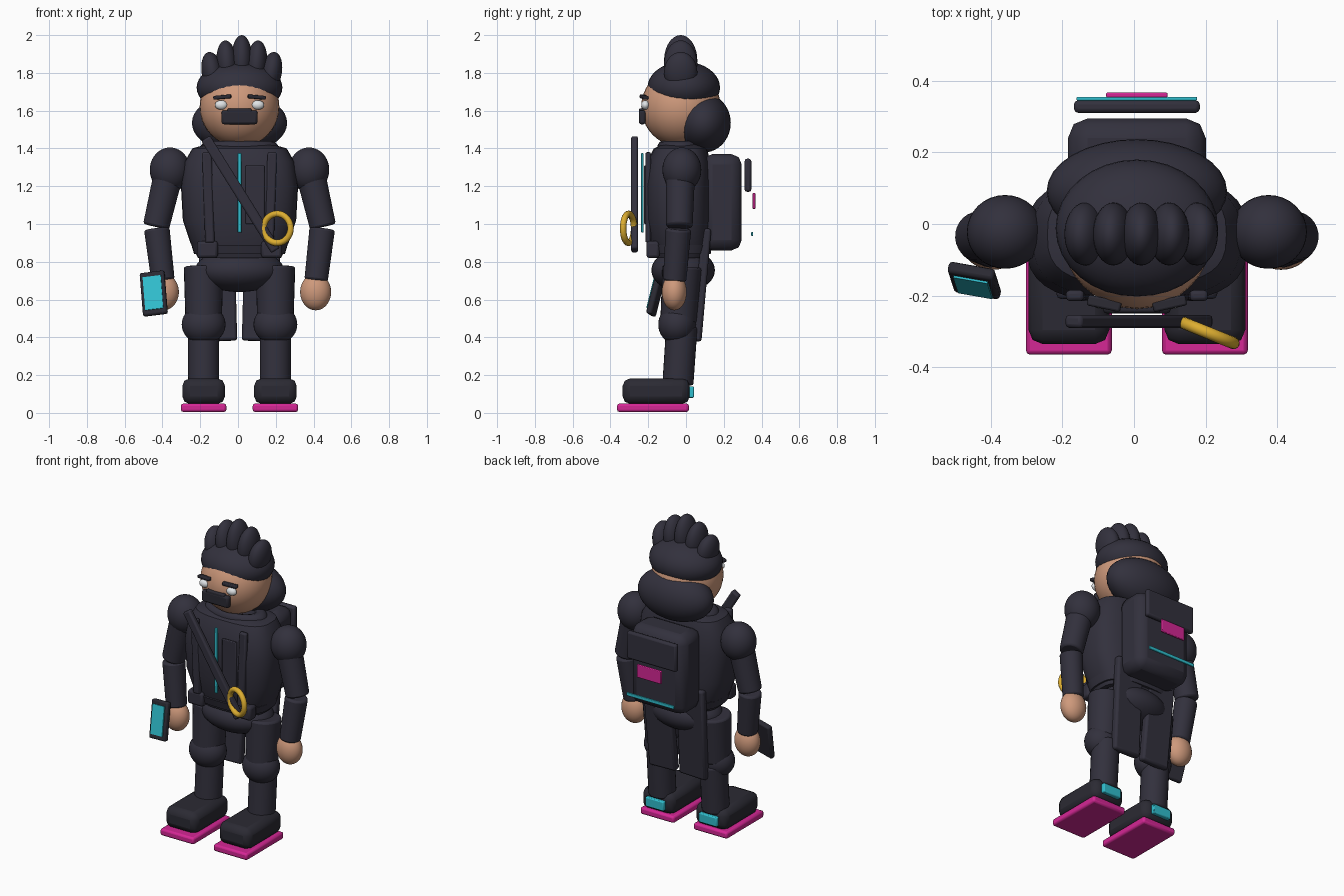
import bpy, bmesh, math
from mathutils import Vector

if "Cube" in bpy.data.objects:
    bpy.data.objects.remove(bpy.data.objects["Cube"])

CX = 0.008  # body centre line


def mat(name, r, g, b):
    m = bpy.data.materials.new(name)
    m.diffuse_color = (r, g, b, 1)
    m.use_nodes = True
    m.node_tree.nodes["Principled BSDF"].inputs["Base Color"].default_value = m.diffuse_color
    return m


CLOTH = mat("charcoal cloth", 0.032, 0.030, 0.046)
DARK = mat("near black", 0.024, 0.023, 0.033)
SKIN = mat("skin", 0.62, 0.32, 0.20)
PINK = mat("magenta", 0.66, 0.02, 0.30)
CYAN = mat("cyan", 0.03, 0.52, 0.62)
GOLD = mat("gold", 0.72, 0.42, 0.03)
WHITE = mat("eye white", 0.75, 0.78, 0.80)


def finish(ob, name, m, bevel=0.0, segs=2, angle=35):
    ob.name = name
    ob.data.materials.append(m)
    if bevel:
        mod = ob.modifiers.new("bevel", 'BEVEL')
        mod.width, mod.segments = bevel, segs
    bpy.ops.object.select_all(action='DESELECT')
    ob.select_set(True)
    bpy.context.view_layer.objects.active = ob
    bpy.ops.object.shade_smooth_by_angle(angle=math.radians(angle))
    return ob


def box(name, loc, size, m, bevel=0.01, rot=(0, 0, 0), segs=2):
    bpy.ops.mesh.primitive_cube_add(size=1, location=loc,
                                    rotation=[math.radians(a) for a in rot])
    ob = bpy.context.object
    ob.scale = size
    bpy.ops.object.transform_apply(location=False, rotation=False, scale=True)
    return finish(ob, name, m, bevel, segs, 25)


def ball(name, loc, radii, m, rot=(0, 0, 0)):
    bpy.ops.mesh.primitive_uv_sphere_add(segments=32, ring_count=20, location=loc,
                                         rotation=[math.radians(a) for a in rot])
    ob = bpy.context.object
    ob.scale = radii
    bpy.ops.object.transform_apply(location=False, rotation=False, scale=True)
    return finish(ob, name, m)


def limb(name, a, b, ra, rb, m):
    a, b = Vector(a), Vector(b)
    d = b - a
    bpy.ops.mesh.primitive_cone_add(vertices=28, radius1=ra, radius2=rb, depth=d.length,
                                    location=(a + b) / 2)
    ob = bpy.context.object
    ob.rotation_euler = d.to_track_quat('Z', 'Y').to_euler()
    return finish(ob, name, m, 0.012)


def loft(name, rows, m, power, n=36):
    """Stack of rounded-rectangle sections: (z, half width, y front, y back)."""
    bm = bmesh.new()
    rings = []
    for z, hw, yf, yb in rows:
        ring = []
        for i in range(n):
            t = 2 * math.pi * i / n
            c, s = math.cos(t), math.sin(t)
            x = math.copysign(abs(c) ** power, c) * hw
            y = math.copysign(abs(s) ** power, s) * (yb - yf) / 2 + (yb + yf) / 2
            ring.append(bm.verts.new((CX + x, y, z)))
        rings.append(ring)
    for lo, hi in zip(rings, rings[1:]):
        for i in range(n):
            j = (i + 1) % n
            bm.faces.new((lo[i], lo[j], hi[j], hi[i]))
    bm.faces.new(rings[0][::-1])
    bm.faces.new(rings[-1])
    me = bpy.data.meshes.new(name)
    bm.to_mesh(me)
    bm.free()
    ob = bpy.data.objects.new(name, me)
    bpy.context.collection.objects.link(ob)
    return finish(ob, name, m)


# jacket, hips, belt and collar
loft("jacket", [(0.82, 0.22, -0.17, 0.11), (0.90, 0.26, -0.195, 0.13),
                (1.02, 0.30, -0.215, 0.135), (1.20, 0.31, -0.22, 0.135),
                (1.33, 0.29, -0.205, 0.13), (1.40, 0.25, -0.17, 0.11),
                (1.42, 0.18, -0.13, 0.08)], CLOTH, 0.7)
ball("hips", (CX, -0.015, 0.755), (0.235, 0.168, 0.115), CLOTH)
loft("belt", [(0.84, 0.24, -0.19, 0.13), (0.89, 0.255, -0.205, 0.14)], CLOTH, 0.7)
bpy.ops.mesh.primitive_torus_add(major_radius=0.155, minor_radius=0.045, major_segments=32,
                                 minor_segments=12, location=(CX, -0.03, 1.395))
bpy.context.object.scale = (1.05, 0.62, 1)
finish(bpy.context.object, "collar", CLOTH)

# paired limbs and clothing pieces
for s, side in ((-1, "right"), (1, "left")):
    def X(d):
        return CX + s * d
    # leg and shoe
    box(side + "_sole", (X(0.19), -0.175, 0.027), (0.24, 0.38, 0.044), PINK, 0.012)
    box(side + "_shoe", (X(0.19), -0.158, 0.115), (0.226, 0.355, 0.135), DARK, 0.04, segs=2)
    box(side + "_heel_tab", (X(0.19), 0.022, 0.11), (0.13, 0.04, 0.06), CYAN, 0.006)
    limb(side + "_shin", (X(0.19), -0.043, 0.15), (X(0.19), -0.022, 0.46), 0.082, 0.083, CLOTH)
    ball(side + "_knee", (X(0.19), -0.047, 0.468), (0.116, 0.1, 0.105), CLOTH)
    limb(side + "_thigh", (X(0.19), -0.04, 0.48), (X(0.19), -0.02, 0.775), 0.096, 0.105, CLOTH)
    # coat tail
    box(side + "_coat_tail", (X(0.115), 0.083, 0.68), (0.19, 0.05, 0.6), CLOTH, 0.014,
        (-5, s * 1.5, 0))
    # arm
    ball(side + "_shoulder", (X(0.368), -0.022, 1.287), (0.107, 0.103, 0.118), CLOTH)
    limb(side + "_upper_arm", (X(0.375), -0.03, 1.27), (X(0.442), -0.035, 0.985), 0.078, 0.07, CLOTH)
    limb(side + "_forearm", (X(0.438), -0.04, 0.975), (X(0.405), -0.06, 0.70), 0.068, 0.062, CLOTH)
    ball(side + "_hand", (X(0.403), -0.062, 0.64), (0.082, 0.066, 0.097), SKIN)
    # pack strap and belt pouch
    box(side + "_pack_strap", (X(0.165), -0.2, 1.14), (0.05, 0.03, 0.48), CLOTH, 0.01,
        (0, s * 2, 0))
    box(side + "_pouch", (X(0.17), -0.175, 0.865), (0.11, 0.07, 0.09), CLOTH, 0.015)
    # eye and brow
    ball(side + "_eye", (X(0.097), -0.215, 1.63), (0.033, 0.022, 0.025), WHITE)
    box(side + "_brow", (X(0.091), -0.222, 1.672), (0.095, 0.03, 0.02), DARK, 0.006,
        (0, s * 5, s * 12))

# chest details
box("zip", (CX, -0.231, 1.165), (0.02, 0.012, 0.42), CYAN, 0.003)
box("chest_panel", (0.09, -0.214, 1.155), (0.1, 0.016, 0.31), CLOTH, 0.005)
box("cross_strap", (0.014, -0.272, 1.157), (0.055, 0.036, 0.70), CLOTH, 0.01, (0, -32, 0))
bpy.ops.mesh.primitive_torus_add(major_radius=0.077, minor_radius=0.017, major_segments=36,
                                 minor_segments=12, location=(0.207, -0.304, 0.977),
                                 rotation=(math.pi / 2, 0, math.radians(-22)))
finish(bpy.context.object, "ring", GOLD)

# head, moustache and hair
ball("head", (CX, -0.027, 1.62), (0.211, 0.21, 0.211), SKIN)
box("moustache", (CX, -0.232, 1.565), (0.19, 0.036, 0.074), DARK, 0.012)
box("moustache_top", (CX, -0.232, 1.595), (0.13, 0.034, 0.034), DARK, 0.008)
ball("hair_cap", (CX, -0.012, 1.722), (0.227, 0.192, 0.138), CLOTH)
ball("back_hair", (CX, 0.092, 1.535), (0.252, 0.145, 0.157), CLOTH)
for i in range(-2, 3):
    k = abs(i)
    top = (2.0, 1.972, 1.912)[k]
    h = (0.135, 0.125, 0.11)[k]
    ball("hair_tuft_%d" % (i + 3), (0.02 + 0.078 * i, -0.028, top - h),
         (0.056, 0.088, h), CLOTH, (0, i * 5, 0))

# phone with screen plate
phone = box("phone", (-0.446, -0.158, 0.632), (0.132, 0.034, 0.235), DARK, 0.01, (-13, -7, -10))
screen = box("phone_screen", (0, -0.019, 0), (0.098, 0.008, 0.18), CYAN, 0)
screen.parent = phone

# backpack
box("backpack", (CX, 0.19, 1.115), (0.385, 0.21, 0.51), CLOTH, 0.055, segs=2)
box("pack_flap", (CX, 0.328, 1.258), (0.352, 0.035, 0.175), CLOTH, 0.012)
box("pack_patch", (CX, 0.36, 1.122), (0.172, 0.014, 0.084), PINK, 0.004)
box("pack_stripe", (CX, 0.35, 0.947), (0.337, 0.01, 0.022), CYAN, 0.003)
